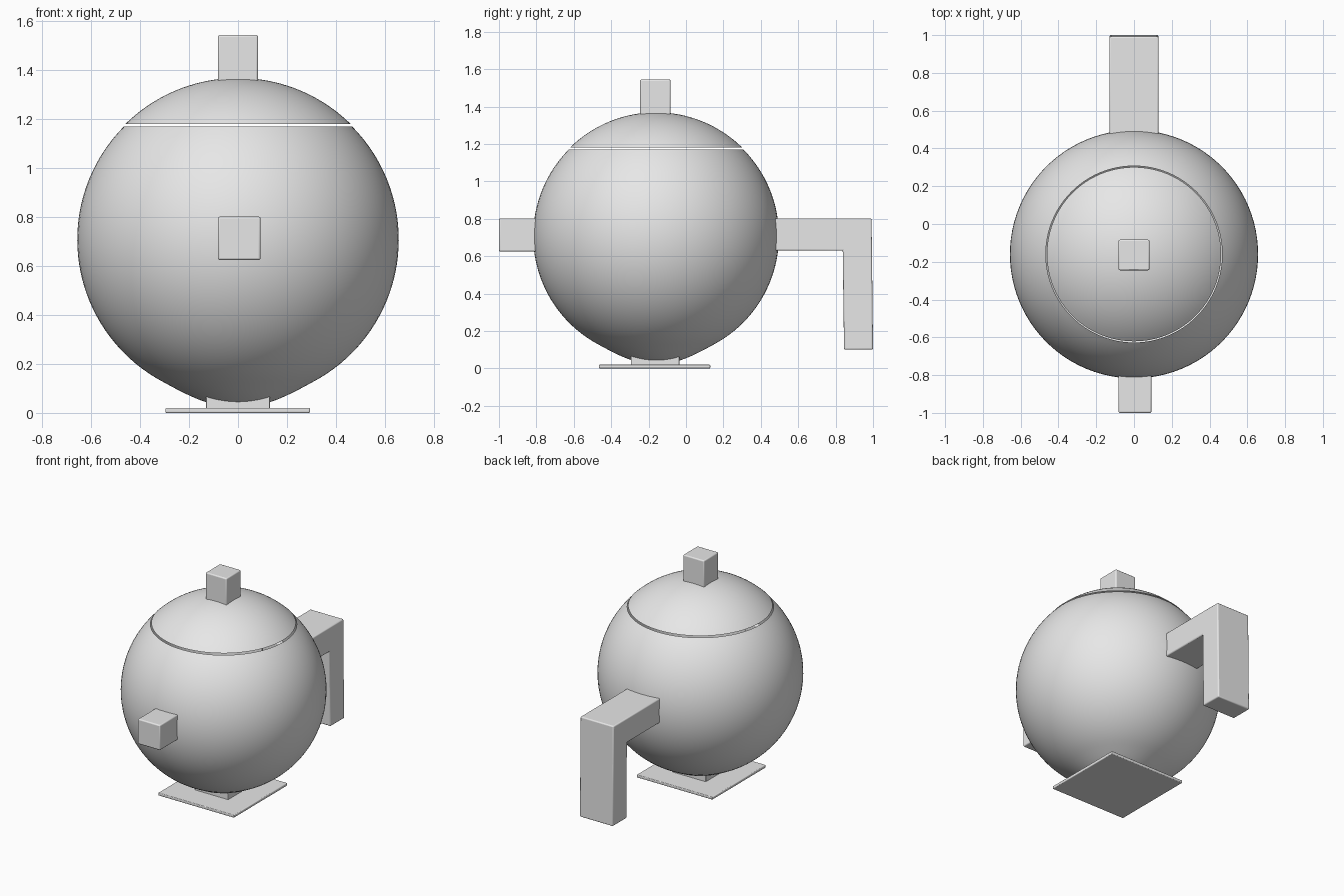
import bpy, bmesh, math

if "Cube" in bpy.data.objects:
    bpy.data.objects.remove(bpy.data.objects["Cube"])

CY, CZ, R = -0.16, 0.708, 0.657   # ball centre and radius
SEG = 96

grey = bpy.data.materials.new("plain_grey")
grey.diffuse_color = (0.8, 0.8, 0.8, 1)
grey.use_nodes = True
grey.node_tree.nodes["Principled BSDF"].inputs["Base Color"].default_value = grey.diffuse_color


def finish(name, bm, bevel=0.0):
    bmesh.ops.recalc_face_normals(bm, faces=bm.faces)
    me = bpy.data.meshes.new(name)
    bm.to_mesh(me)
    bm.free()
    me.materials.append(grey)
    ob = bpy.data.objects.new(name, me)
    bpy.context.collection.objects.link(ob)
    if bevel:
        m = ob.modifiers.new("soft_edges", 'BEVEL')
        m.width, m.segments = bevel, 3
    bpy.ops.object.select_all(action='DESELECT')
    ob.select_set(True)
    bpy.context.view_layer.objects.active = ob
    bpy.ops.object.shade_smooth_by_angle(angle=math.radians(40))
    return ob


def shell(name, a0, a1, lift, steps):
    """Lathed open part of the ball between two latitudes."""
    bm = bmesh.new()
    prev = None
    for i in range(steps + 1):
        a = a0 + (a1 - a0) * i / steps
        # slight pull toward the foot at the bottom
        t = max(0.0, 1 - (a + math.pi / 2) / 0.5)
        r = R + 0.03 * t * t * (3 - 2 * t)
        rad, z = r * math.cos(a), CZ + lift + r * math.sin(a)
        ring = [bm.verts.new((rad * math.cos(2 * math.pi * k / SEG),
                              CY + rad * math.sin(2 * math.pi * k / SEG), z))
                for k in range(SEG)]
        if prev:
            for k in range(SEG):
                j = (k + 1) % SEG
                bm.faces.new((prev[k], prev[j], ring[j], ring[k]))
        prev = ring
    bmesh.ops.remove_doubles(bm, verts=bm.verts, dist=1e-5)
    ob = finish(name, bm)
    return ob


def prism(name, profile, x0, x1, bevel):
    """Side profile (y, z) extruded along x."""
    bm = bmesh.new()
    face = bm.faces.new([bm.verts.new((x0, y, z)) for y, z in profile])
    ext = bmesh.ops.extrude_face_region(bm, geom=[face])
    for v in ext['geom']:
        if isinstance(v, bmesh.types.BMVert):
            v.co.x = x1
    return finish(name, bm, bevel)


def box(name, x0, x1, y0, y1, z0, z1, bevel):
    return prism(name, [(y0, z0), (y1, z0), (y1, z1), (y0, z1)], x0, x1, bevel)


# pot body and lid, with a thin gap between them
shell("pot_body", -math.pi / 2, math.asin((1.17 - CZ) / R), 0.0, 48)
shell("lid", math.asin((1.18 - CZ - 0.004) / R), math.pi / 2, 0.004, 20)

# lid knob
box("lid_knob", -0.082, 0.082, -0.245, -0.083, 1.33, 1.545, 0.008)

# spout at the front
box("spout", -0.082, 0.092, -1.0, -0.78, 0.625, 0.802, 0.008)

# bent handle at the back
prism("handle", [(0.45, 0.63), (0.838, 0.63), (0.845, 0.10), (1.0, 0.10),
                 (0.992, 0.802), (0.45, 0.802)], -0.13, 0.13, 0.008)

# foot: short neck and square plate
box("foot_neck", -0.13, 0.13, -0.295, -0.035, 0.012, 0.08, 0.004)
box("foot_plate", -0.297, 0.294, -0.465, 0.13, 0.0, 0.02, 0.005)
